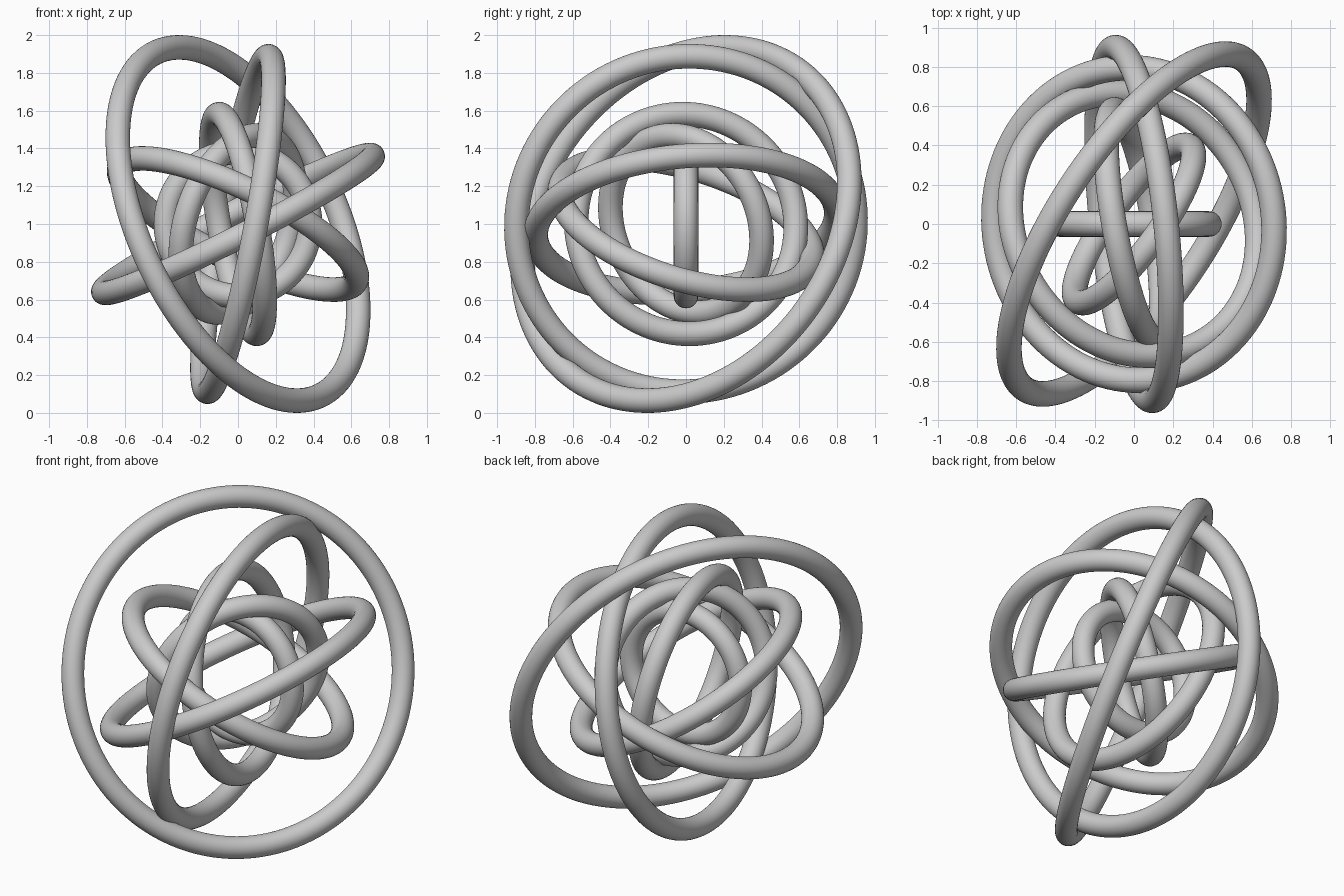
import bpy
from mathutils import Vector

if "Cube" in bpy.data.objects:
    bpy.data.objects.remove(bpy.data.objects["Cube"])

TUBE = 0.065        # tube radius shared by all rings
OUTER = 1.007       # major radius of the largest ring
STEP = 0.1043       # each ring shrinks by this much

# Ring axes, from outermost to innermost
axes = [
    (0.775, -0.512, 0.371),
    (0.978, 0.105, -0.180),
    (-0.450, -0.080, 0.889),
    (0.420, 0.270, 0.864),
    (0.970, 0.170, 0.170),
    (0.780, -0.565, -0.260),
    (0.0, 1.0, 0.0),
]

# Nested gimbal rings sharing one centre
for i, axis in enumerate(axes):
    rot = Vector((0, 0, 1)).rotation_difference(Vector(axis).normalized())
    bpy.ops.mesh.primitive_torus_add(
        major_radius=OUTER - STEP * i, minor_radius=TUBE,
        major_segments=128, minor_segments=32,
        location=(0, 0, 1), rotation=rot.to_euler())
    ring = bpy.context.object
    ring.name = f"ring_{i + 1}"
    bpy.ops.object.shade_smooth()
